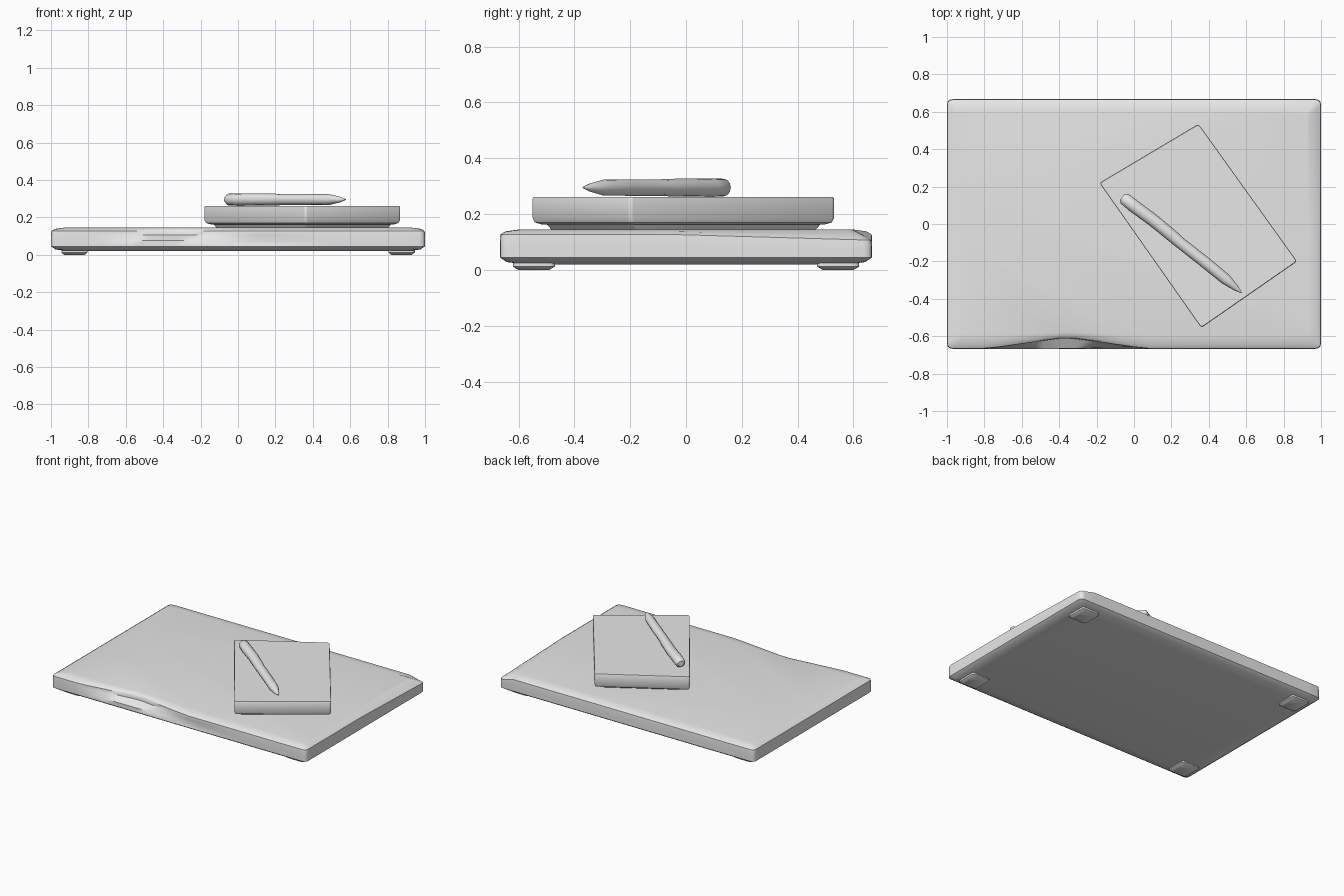
import bpy, bmesh, math
from mathutils import Vector

if "Cube" in bpy.data.objects:
    bpy.data.objects.remove(bpy.data.objects["Cube"])

grey = bpy.data.materials.new("plain grey")
grey.diffuse_color = (0.8, 0.8, 0.8, 1)
grey.use_nodes = True
grey.node_tree.nodes["Principled BSDF"].inputs["Base Color"].default_value = grey.diffuse_color


def loft(name, rings, angle=35):
    """Skin a stack of equal-length point rings and cap both ends."""
    bm = bmesh.new()
    loops = [[bm.verts.new(p) for p in ring] for ring in rings]
    for a, b in zip(loops, loops[1:]):
        n = len(a)
        for i in range(n):
            j = (i + 1) % n
            bm.faces.new((a[i], a[j], b[j], b[i]))
    bm.faces.new(loops[0][::-1])
    bm.faces.new(loops[-1])
    bmesh.ops.recalc_face_normals(bm, faces=bm.faces)
    mesh = bpy.data.meshes.new(name)
    bm.to_mesh(mesh)
    bm.free()
    mesh.materials.append(grey)
    ob = bpy.data.objects.new(name, mesh)
    bpy.context.collection.objects.link(ob)
    bpy.ops.object.select_all(action='DESELECT')
    ob.select_set(True)
    bpy.context.view_layer.objects.active = ob
    bpy.ops.object.shade_smooth_by_angle(angle=math.radians(angle))
    return ob


def outline(corners, radius, steps, z, arc=3):
    """Closed outline with rounded corners and subdivided edges."""
    pts = []
    n = len(corners)
    cs = [Vector(c) for c in corners]
    arcs = []
    for i, c in enumerate(cs):
        a = c + (cs[i - 1] - c).normalized() * radius
        b = c + (cs[(i + 1) % n] - c).normalized() * radius
        arcs.append([a * (1 - t) ** 2 + c * 2 * t * (1 - t) + b * t * t
                     for t in [k / arc for k in range(arc + 1)]])
    for i in range(n):
        pts += arcs[i]
        a, b = arcs[i][-1], arcs[(i + 1) % n][0]
        pts += [a.lerp(b, k / steps) for k in range(1, steps)]
    return [Vector((p.x, p.y, z)) for p in pts]


def rectangle(w, d):
    return [(-w, -d), (w, -d), (w, d), (-w, d)]


# Laptop: soft-edged slab, worn front lip and a lower back right corner
rings = []
for inset, z in [(0.09, 0.02), (0.025, 0.028), (0, 0.045), (0, 0.075),
                 (0, 0.105), (0.002, 0.127), (0.02, 0.138), (0.07, 0.145)]:
    ring = outline(rectangle(1 - inset, 0.667 - inset), 0.03, 24, z)
    for p in ring:
        if p.y < -0.59 and z > 0.09:
            dent = max(0, 1 - abs(p.x + 0.36) / 0.42)
            p.y += dent * max(0, 0.06 - inset * 0.6)
        if p.y < -0.6 and z == 0.075:
            p.y += 0.012 * max(0, 1 - abs(p.x - 0.05) / 0.4)
        if p.x > 0.9 and z > 0.1 and inset < 0.05:
            p.z -= 0.02 * max(0, min(1, (p.y + 0.05) / 0.7))
    rings.append(ring)
loft("laptop", rings, 40)

# Laptop feet
for sx, side in ((-1, "left"), (1, "right")):
    for sy, end in ((-1, "front"), (1, "back")):
        foot = []
        for w, d, z in [(0.055, 0.055, 0), (0.07, 0.075, 0.012), (0.07, 0.075, 0.024)]:
            r = outline(rectangle(w, d), 0.02, 1, z)
            foot.append([p + Vector((sx * 0.875, sy * 0.545, 0)) for p in r])
        loft(f"{end}_{side}_foot", foot)

# Notebook, turned on the laptop lid
corners = [(-0.185, 0.22), (0.36, -0.555), (0.872, -0.2), (0.345, 0.535)]
centre = sum((Vector(c) for c in corners), Vector((0, 0))) / 4


def scaled(s):
    return [centre + (Vector(c) - centre) * s for c in corners]


loft("notebook", [outline(scaled(s), 0.015, 1, z) for s, z in
                  [(0.94, 0.163), (0.985, 0.17), (1, 0.187), (1, 0.255), (0.993, 0.262)]])
loft("notebook_base", [outline(scaled(s), 0.02, 1, z)
                       for s, z in [(0.88, 0.144), (0.92, 0.168)]])

# Pen: slightly bent barrel with a tapered point
path = [(-0.062, 0.145, 0.020), (-0.05, 0.135, 0.033), (0.0, 0.095, 0.035),
        (0.1, 0.022, 0.034), (0.2, -0.06, 0.033), (0.24, -0.095, 0.031),
        (0.38, -0.205, 0.031), (0.49, -0.295, 0.030), (0.545, -0.342, 0.016),
        (0.575, -0.368, 0.003)]
axis = Vector((0.775, -0.632, 0))
across = Vector((0.632, 0.775, 0))
rings = []
for x, y, r in path:
    ring = []
    for k in range(12):
        a = math.tau * k / 12
        ring.append(Vector((x, y, 0.295)) + across * r * math.cos(a)
                    + Vector((0, 0, r * 0.95 * math.sin(a))))
    rings.append(ring)
loft("pen", rings, 40)
